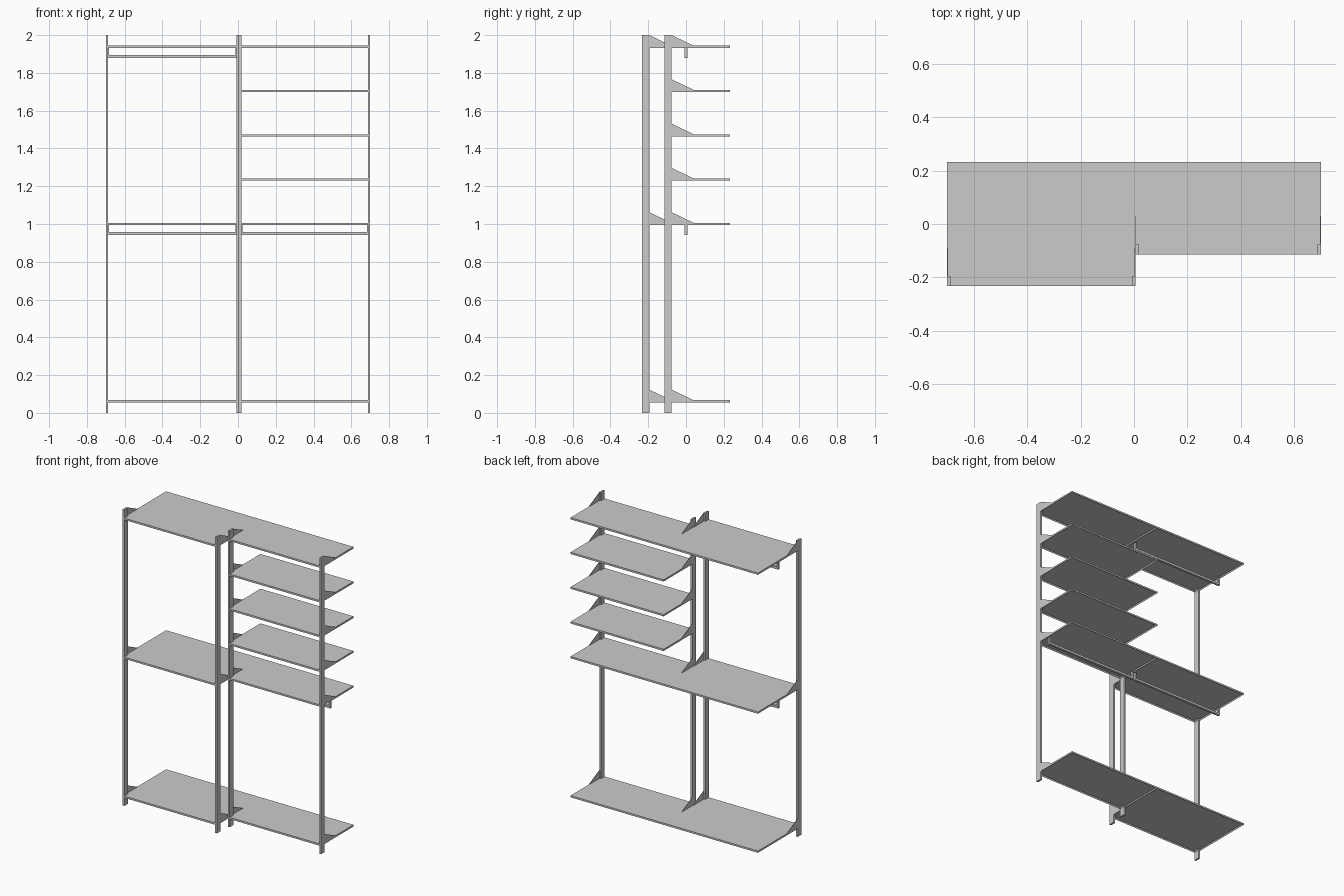
import bpy, bmesh

if "Cube" in bpy.data.objects:
    bpy.data.objects.remove(bpy.data.objects["Cube"])

POST_W, POST_D = 0.013, 0.038      # upright cross-section
SHELF_T, LIP = 0.012, 0.006        # shelf height and underside lip
BACK = 0.232


def finish(name, bm):
    bmesh.ops.recalc_face_normals(bm, faces=bm.faces)
    mesh = bpy.data.meshes.new(name)
    bm.to_mesh(mesh)
    bm.free()
    obj = bpy.data.objects.new(name, mesh)
    bpy.context.collection.objects.link(obj)
    return obj


def prism(name, points, direction, recess=False):
    """Extrude a planar outline; optionally hollow the starting face into a tray."""
    bm = bmesh.new()
    face = bm.faces.new([bm.verts.new(p) for p in points])
    ext = bmesh.ops.extrude_face_region(bm, geom=[face], use_keep_orig=True)
    verts = [e for e in ext["geom"] if isinstance(e, bmesh.types.BMVert)]
    bmesh.ops.translate(bm, verts=verts, vec=direction)
    if recess:
        bmesh.ops.recalc_face_normals(bm, faces=bm.faces)
        bmesh.ops.inset_region(bm, faces=[face], thickness=LIP, use_even_offset=True)
        bmesh.ops.translate(bm, verts=face.verts[:], vec=(0, 0, SHELF_T - 0.004))
    return finish(name, bm)


def box(name, x0, x1, y0, y1, z0, z1):
    return prism(name, [(x0, y0, z0), (x1, y0, z0), (x1, y1, z0), (x0, y1, z0)],
                 (0, 0, z1 - z0))


def build_bay(side, x0, x1, front, tops, rail_tops):
    inner = front + POST_D
    # uprights
    box(side + "_bay_left_post", x0, x0 + POST_W, front, inner, 0, 2)
    box(side + "_bay_right_post", x1 - POST_W, x1, front, inner, 0, 2)
    a, b = x0 + POST_W, x1 - POST_W
    for i, top in enumerate(tops):
        # shelf tray, notched around the posts
        z = top - SHELF_T
        outline = [(a, front), (b, front), (b, inner), (x1, inner),
                   (x1, BACK), (x0, BACK), (x0, inner), (a, inner)]
        prism(f"{side}_bay_shelf_{i}", [(x, y, z) for x, y in outline],
              (0, 0, SHELF_T), recess=True)
        # triangular side brackets
        for label, x in (("left", x0), ("right", x1 - 0.003)):
            prism(f"{side}_bay_{label}_bracket_{i}",
                  [(x, inner, top), (x, inner + 0.117, top), (x, inner, top + 0.056)],
                  (0.003, 0, 0))
    # hanging rails with bent-up ends
    r = 0.008
    e0, e1 = x0 + 0.006, x1 - 0.006
    for i, top in enumerate(rail_tops):
        z0, z1, z2 = top - 0.064, top - 0.049, top - SHELF_T + 0.001
        prism(f"{side}_bay_hanging_rail_{i}",
              [(x, -r, z) for x, z in ((e0, z0), (e1, z0), (e1, z2), (e1 - 0.012, z2),
                                       (e1 - 0.012, z1), (e0 + 0.012, z1),
                                       (e0 + 0.012, z2), (e0, z2))],
              (0, 2 * r, 0))


levels = [0.067, 1.006, 1.241, 1.475, 1.71, 1.944]
# deep left bay and shallow right bay
build_bay("left", -0.70, 0.005, -0.232, [levels[0], levels[1], levels[5]],
          [levels[1], levels[5]])
build_bay("right", 0.005, 0.70, -0.114, levels, [levels[1]])
